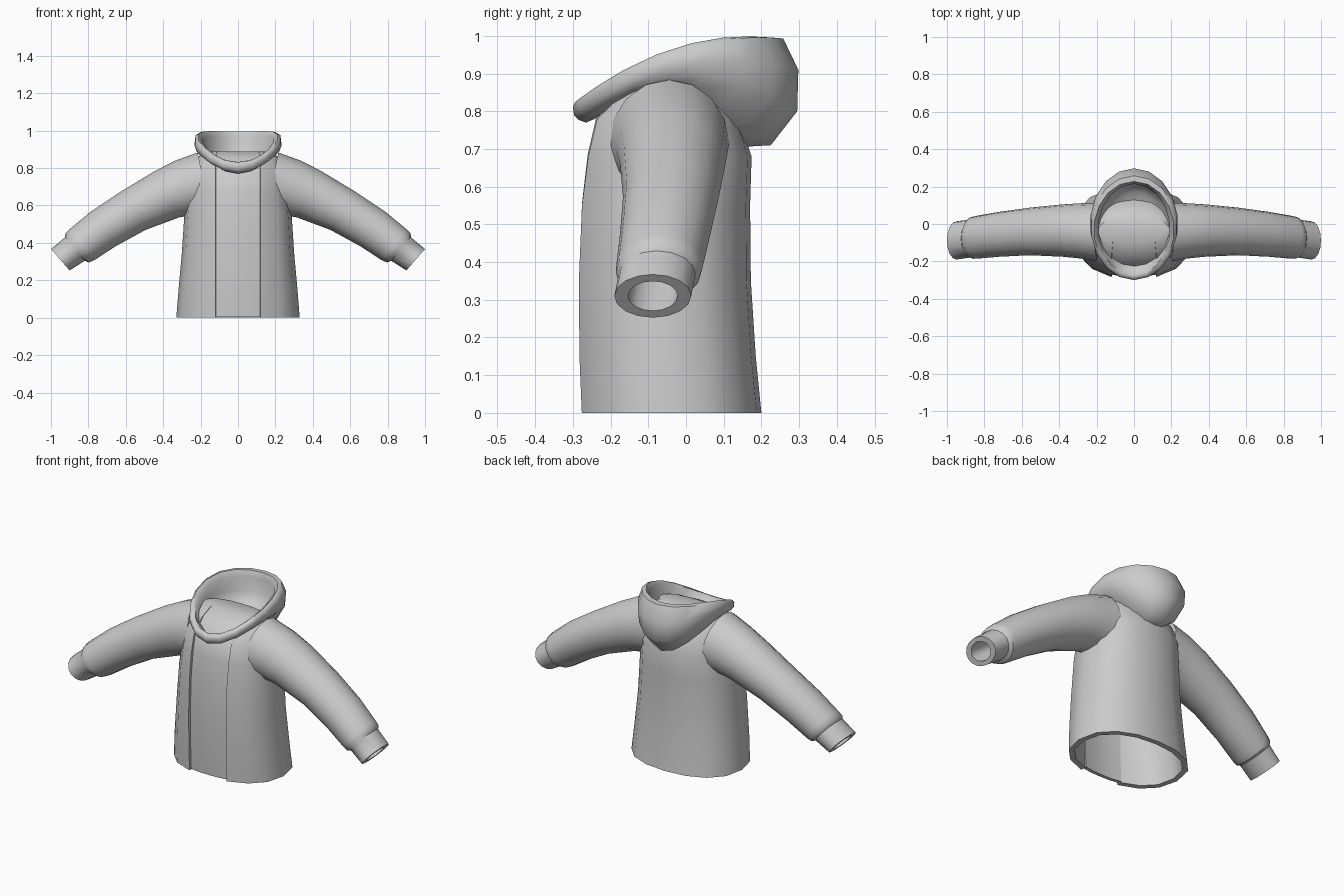
import bpy, bmesh, math

if "Cube" in bpy.data.objects:
    bpy.data.objects.remove(bpy.data.objects["Cube"])

fabric = bpy.data.materials.new("grey_fabric")
fabric.diffuse_color = (0.6, 0.6, 0.6, 1)
fabric.use_nodes = True
fabric.node_tree.nodes["Principled BSDF"].inputs["Base Color"].default_value = fabric.diffuse_color


def loft(name, rings, angle=40, cap_start=False, cap_end=True):
    """Skin a list of closed rings with quads, and cap the ends if asked."""
    bm = bmesh.new()
    loops = [[bm.verts.new(p) for p in ring] for ring in rings]
    for a, b in zip(loops, loops[1:]):
        n = len(a)
        for i in range(n):
            j = (i + 1) % n
            bm.faces.new((a[i], a[j], b[j], b[i]))
    if cap_start:
        bm.faces.new(loops[0])
    if cap_end:
        bm.faces.new(loops[-1])
    bmesh.ops.recalc_face_normals(bm, faces=bm.faces)
    mesh = bpy.data.meshes.new(name)
    bm.to_mesh(mesh)
    bm.free()
    mesh.materials.append(fabric)
    ob = bpy.data.objects.new(name, mesh)
    bpy.context.collection.objects.link(ob)
    bpy.ops.object.select_all(action='DESELECT')
    ob.select_set(True)
    bpy.context.view_layer.objects.active = ob
    bpy.ops.object.shade_smooth_by_angle(angle=math.radians(angle))
    return ob


# Jacket body: rounded cross-section with a recessed front strip
def body_ring(z, rx, yf, yb, inset=0.0, strip=0.12, recess=0.014):
    rx, yf, yb = rx - inset, yf + inset, yb - inset
    cy, ry = (yf + yb) / 2, (yb - yf) / 2
    e = 2.3
    strip = min(strip, rx * 0.6)

    def depth(x):
        return ry * (1 - abs(x / rx) ** e) ** (1 / e)

    pts = []
    start = math.asin(strip / rx)
    for i in range(15):
        t = start + (2 * math.pi - 2 * start) * i / 14
        x = rx * math.sin(t)
        side = -1 if math.cos(t) > 0 else 1
        pts.append((x, cy + side * depth(min(abs(x), rx * 0.9999)), z))
    k = strip - 0.002
    for x in (-k, -k / 2, 0, k / 2, k):
        pts.append((x, cy - depth(x) + (recess if inset == 0 else 0.004), z + 0.004))
    return pts


body = [(0.0, 0.33, -0.287, 0.20), (0.15, 0.318, -0.294, 0.185),
        (0.35, 0.30, -0.297, 0.172), (0.55, 0.287, -0.29, 0.17),
        (0.68, 0.272, -0.275, 0.174), (0.78, 0.252, -0.252, 0.14),
        (0.85, 0.222, -0.18, 0.09), (0.885, 0.19, -0.11, 0.04)]
lining = [body_ring(*s, inset=0.03) for s in body[:6]]
loft("jacket_body", lining[::-1] + [body_ring(*s) for s in body], cap_start=True)


# Sleeves with a stepped cuff, thick opening and inner lining
def sleeve_ring(side, x, y, z, r, ry, tilt, n=16):
    a = math.radians(tilt)
    out = []
    for i in range(n):
        t = 2 * math.pi * i / n
        c = r * math.cos(t)
        out.append((side * (x + c * math.sin(a)), y + ry * math.sin(t),
                    z + c * math.cos(a)))
    return out


sleeve = [(0.18, -0.045, 0.715, 0.172, 0.16, 12), (0.28, -0.037, 0.695, 0.155, 0.148, 22),
          (0.38, -0.035, 0.66, 0.14, 0.14, 28), (0.56, -0.04, 0.572, 0.122, 0.127, 33),
          (0.72, -0.055, 0.475, 0.114, 0.12, 36), (0.835, -0.07, 0.39, 0.106, 0.115, 38),
          (0.86, -0.073, 0.373, 0.10, 0.113, 39), (0.872, -0.077, 0.367, 0.082, 0.102, 40),
          (0.95, -0.088, 0.31, 0.076, 0.102, 41), (0.95, -0.088, 0.31, 0.052, 0.066, 41),
          (0.80, -0.07, 0.42, 0.05, 0.065, 38)]
for side, label in ((-1, "left"), (1, "right")):
    loft(label + "_sleeve", [sleeve_ring(side, *s) for s in sleeve], cap_start=True)


# Hood lying back: tilted rings given by front, middle and back heights
def hood_ring(rx, yf, yb, zf, zm, zb, n=18):
    out = []
    for i in range(n):
        t = 2 * math.pi * i / n
        s = (1 - math.cos(t)) / 2
        z = zf * (1 - s) * (1 - 2 * s) + zm * 4 * s * (1 - s) + zb * s * (2 * s - 1)
        out.append((rx * math.sin(t), yf + (yb - yf) * s, z))
    return out


hood = [(0.16, -0.23, 0.14, 0.785, 0.85, 0.705), (0.20, -0.265, 0.225, 0.77, 0.87, 0.71),
        (0.225, -0.285, 0.295, 0.777, 0.895, 0.80), (0.235, -0.297, 0.298, 0.79, 0.93, 0.91),
        (0.23, -0.30, 0.258, 0.812, 0.962, 0.993), (0.215, -0.294, 0.228, 0.825, 0.967, 0.995),
        (0.192, -0.275, 0.215, 0.832, 0.95, 0.96), (0.19, -0.24, 0.225, 0.805, 0.88, 0.87),
        (0.15, -0.19, 0.17, 0.775, 0.80, 0.81), (0.08, -0.12, 0.08, 0.76, 0.77, 0.78)]
loft("hood", [hood_ring(*s) for s in hood], angle=60)
